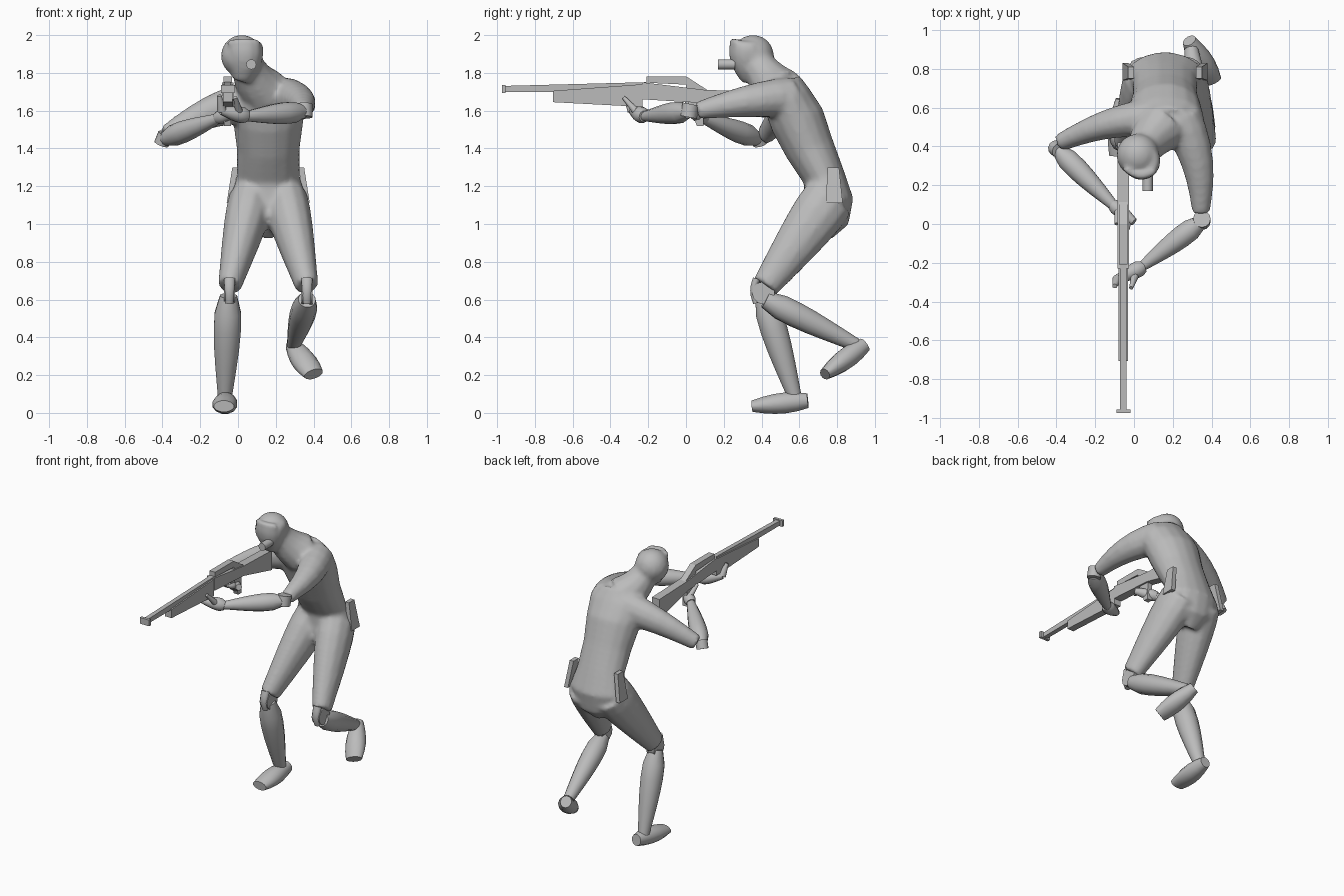
import bpy, bmesh, math
from mathutils import Vector, Matrix

old = bpy.data.objects.get("Cube")
if old:
    bpy.data.objects.remove(old)

grey = bpy.data.materials.new("plain grey")
grey.use_nodes = True
colour = (.5, .5, .5, 1)
grey.diffuse_color = colour
grey.node_tree.nodes["Principled BSDF"].inputs["Base Color"].default_value = colour


def finish(name, bm):
    bmesh.ops.recalc_face_normals(bm, faces=bm.faces)
    mesh = bpy.data.meshes.new(name)
    bm.to_mesh(mesh)
    bm.free()
    mesh.materials.append(grey)
    part = bpy.data.objects.new(name, mesh)
    bpy.context.collection.objects.link(part)
    bpy.ops.object.select_all(action='DESELECT')
    part.select_set(True)
    bpy.context.view_layer.objects.active = part
    bpy.ops.object.shade_smooth_by_angle(angle=math.radians(45))
    return part


def loft(name, stations, sides=12):
    """Skin oval rings; each station is a centre, a half width and a half depth."""
    bm = bmesh.new()
    centres = [Vector(centre) for centre, width, depth in stations]
    heading = (centres[-1] - centres[0]).normalized()
    upright = abs(heading.z) > .5
    reference = Vector((1, 0, 0)) if upright else heading.cross(Vector((0, 0, 1)))
    outer = 1 / math.cos(math.pi / sides)
    rings = []
    for i, (centre, width, depth) in enumerate(stations):
        before = centres[max(i - 1, 0)]
        after = centres[min(i + 1, len(centres) - 1)]
        along = (after - before).normalized()
        if sides == 4:  # blocks have ends cut square to the axes
            along = Vector((0, 0, 1)) if upright else Vector((0, 1, 0))
        across = (reference - along * reference.dot(along)).normalized()
        out = along.cross(across)
        ring = []
        for k in range(sides):
            turn = math.tau * (k + .5) / sides
            offset = across * width * math.cos(turn) + out * depth * math.sin(turn)
            ring.append(bm.verts.new(centres[i] + offset * outer))
        rings.append(ring)
    for lower, upper in zip(rings, rings[1:]):
        for k in range(sides):
            bm.faces.new((lower[k - 1], lower[k], upper[k], upper[k - 1]))
    bm.faces.new(rings[0])
    bm.faces.new(rings[-1])
    return finish(name, bm)


def limb(name, start, end, thick, thin, swell=0, bend=(0, 0, 0), depth=1, steps=6):
    """Tapering limb with a muscle swell near its start and an optional bow."""
    start, end, bend = Vector(start), Vector(end), Vector(bend)
    stations = []
    for i in range(steps + 1):
        t = i / steps
        radius = thick + (thin - thick) * t + swell * math.sin(math.pi * t ** .6)
        centre = start.lerp(end, t) + bend * math.sin(math.pi * t)
        stations.append((centre, radius, radius * depth))
    return loft(name, stations)


def bar(name, start, end, half_width, start_depth, end_depth):
    """Straight four-sided block that may taper in depth."""
    loft(name, [(start, half_width, start_depth), (end, half_width, end_depth)], sides=4)


def foot(name, heel, toe, steps=5):
    heel, toe = Vector(heel), Vector(toe)
    stations = []
    for i in range(steps + 1):
        t = i / steps
        width = .035 + .03 * math.sin(math.pi * t * .8)
        depth = .025 + .03 * math.sin(math.pi * (.15 + .8 * t))
        stations.append((heel.lerp(toe, t), width, depth))
    loft(name, stations)


def disc(name, centre, axis, radius, depth):
    bm = bmesh.new()
    turn = Vector(axis).to_track_quat('Z', 'Y').to_matrix().to_4x4()
    bmesh.ops.create_cone(bm, cap_ends=True, segments=12, radius1=radius, radius2=radius,
                          depth=depth, matrix=Matrix.Translation(centre) @ turn)
    finish(name, bm)


def ball(name, centre, radius):
    bm = bmesh.new()
    bmesh.ops.create_uvsphere(bm, u_segments=16, v_segments=10, radius=radius,
                              matrix=Matrix.Translation(centre))
    return finish(name, bm)


def fuse(name, parts):
    """Join overlapping parts into one continuous skin."""
    for part in parts:
        part.select_set(True)
    bpy.context.view_layer.objects.active = parts[0]
    bpy.ops.object.join()
    parts[0].name = name
    skin = parts[0].modifiers.new("skin", 'REMESH')
    skin.mode = 'VOXEL'
    skin.voxel_size = .014
    skin.use_smooth_shade = True
    blend = parts[0].modifiers.new("blend", 'SMOOTH')
    blend.iterations = 6


# Trunk, leaning forward from the crotch to the collar
middle = .16
profile = [(.69, .98, .09, .1), (.74, 1.05, .18, .13), (.755, 1.13, .2, .13),
           (.73, 1.25, .165, .11), (.655, 1.4, .165, .13), (.59, 1.55, .185, .145),
           (.535, 1.66, .2, .13), (.5, 1.74, .14, .11)]
body = [loft("trunk", [((middle, y, z), width, depth) for y, z, width, depth in profile],
             sides=16)]

# Neck and upper arms
body.append(limb("neck", start=(.14, .5, 1.7), end=(.045, .37, 1.86), thick=.13, thin=.08,
                 bend=(-.01, 0, -.01)))
body.append(limb("right_upper_arm", start=(.08, .55, 1.65), end=(-.38, .42, 1.47),
                 thick=.1, thin=.045, bend=(0, .025, .03), depth=1.15))
body.append(limb("left_upper_arm", start=(.24, .56, 1.675), end=(.345, .06, 1.6),
                 thick=.1, thin=.045, swell=.01, bend=(.035, 0, .01)))

# Thighs, knees and flared hip pouches
for label, side in (("right", -1), ("left", 1)):
    knee = middle + side * .205
    hip = middle + side * .175
    body.append(limb(label + "_thigh", start=(middle + side * .09, .755, 1.13),
                     end=(knee, .42, .67), thick=.115, thin=.06, swell=.01, depth=1.2))
    disc(label + "_knee_joint", centre=(knee, .41, .635), axis=(1, 0, 0), radius=.06, depth=.06)
    limb(label + "_knee_cap", start=(knee, .375, .71), end=(knee, .37, .58),
         thick=.03, thin=.02, bend=(0, -.015, 0), depth=.7)
    bar(label + "_hip_pouch", (hip, .78, 1.3), (hip + side * .03, .785, 1.11),
        half_width=.015, start_depth=.03, end_depth=.045)

# Head, face, brow and mouthpiece
body.append(ball("head", centre=(.02, .355, 1.89), radius=.112))
body.append(limb("face", start=(.035, .33, 1.96), end=(.02, .35, 1.765), thick=.085, thin=.055,
                 swell=.02, bend=(.01, -.015, 0)))
body.append(limb("brow_ridge", start=(.11, .28, 1.955), end=(-.05, .29, 1.955),
                 thick=.022, thin=.018, bend=(0, -.035, .01)))
fuse("body", body)
disc("mouthpiece", centre=(.07, .215, 1.845), axis=(0, 1, 0), radius=.027, depth=.09)

# Shins and feet, the left one raised behind
limb("right_shin", start=(-.05, .41, .62), end=(-.07, .58, .07),
     thick=.045, thin=.035, swell=.03)
foot("right_foot", heel=(-.06, .645, .065), toe=(-.075, .35, .035))
limb("left_shin", start=(.365, .42, .6), end=(.295, .9, .36),
     thick=.045, thin=.035, swell=.025)
foot("left_foot", heel=(.285, .945, .36), toe=(.4, .735, .205))

# Elbows and forearms
disc("right_elbow", centre=(-.395, .385, 1.45), axis=(.4, -.3, 1), radius=.04, depth=.06)
limb("right_forearm", start=(-.39, .38, 1.45), end=(-.1, .09, 1.56),
     thick=.035, thin=.025, swell=.025)
disc("left_elbow", centre=(.35, .02, 1.6), axis=(0, .2, 1), radius=.045, depth=.07)
limb("left_forearm", start=(.345, .01, 1.595), end=(.04, -.22, 1.57),
     thick=.035, thin=.025, swell=.025)

# Hands gripping the rifle
limb("right_palm", start=(-.11, .1, 1.56), end=(0, .01, 1.6), thick=.03, thin=.02, swell=.01)
limb("right_fingers", start=(-.06, .04, 1.59), end=(-.05, -.05, 1.62),
     thick=.022, thin=.012, bend=(.02, 0, 0))
limb("right_thumb", start=(-.08, .07, 1.59), end=(-.09, 0, 1.65), thick=.02, thin=.01)
limb("left_palm", start=(.05, -.22, 1.57), end=(-.09, -.285, 1.6),
     thick=.03, thin=.02, swell=.015)
limb("left_fingers", start=(-.085, -.285, 1.6), end=(-.1, -.32, 1.68), thick=.025, thin=.012)
limb("left_thumb", start=(.01, -.25, 1.58), end=(-.015, -.33, 1.67), thick=.022, thin=.01)

# Rifle, its parts listed from muzzle to stock
rifle = -.055
bar("rifle_muzzle", (rifle, -.955, 1.715), (rifle, -.975, 1.715),
    half_width=.036, start_depth=.022, end_depth=.022)
bar("rifle_barrel", (rifle, -.2, 1.725), (rifle, -.96, 1.715),
    half_width=.016, start_depth=.026, end_depth=.016)
bar("rifle_fore_end", (rifle, -.23, 1.68), (rifle, -.705, 1.675),
    half_width=.025, start_depth=.06, end_depth=.03)
bar("rifle_receiver", (rifle, .1, 1.675), (rifle, -.23, 1.705),
    half_width=.03, start_depth=.035, end_depth=.045)
bar("rifle_sight_rail", (rifle, 0, 1.76), (rifle, -.21, 1.765),
    half_width=.022, start_depth=.022, end_depth=.017)
bar("rifle_rail_slope", (rifle, 0, 1.75), (rifle, .12, 1.69),
    half_width=.022, start_depth=.032, end_depth=.015)
bar("rifle_grip", (rifle, .05, 1.66), (rifle, .075, 1.52),
    half_width=.018, start_depth=.045, end_depth=.018)
bar("rifle_stock", (rifle, .1, 1.675), (rifle, .42, 1.63),
    half_width=.03, start_depth=.035, end_depth=.07)
